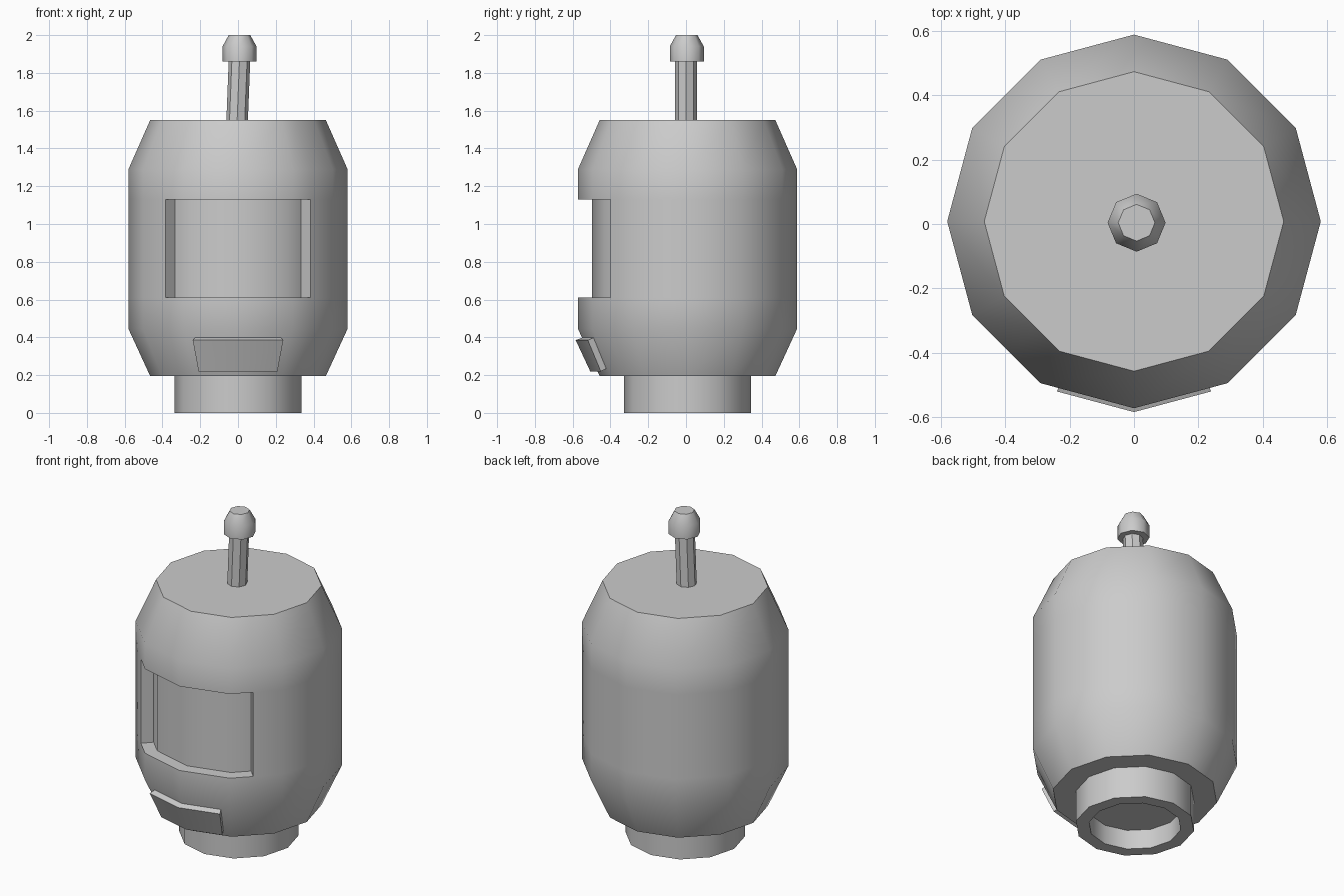
import bpy, bmesh, math
from mathutils import Vector

if "Cube" in bpy.data.objects:
    bpy.data.objects.remove(bpy.data.objects["Cube"], do_unlink=True)

grey = bpy.data.materials.new("plain_grey")
grey.use_nodes = True
colour = (0.6, 0.6, 0.6, 1)
grey.diffuse_color = colour
grey.node_tree.nodes["Principled BSDF"].inputs["Base Color"].default_value = colour

CENTRE = Vector((0, 0.008, 0))


def polygon(sides):
    """Unit polygon whose first corner points to the front."""
    return [Vector((math.sin(a), -math.cos(a), 0))
            for a in (math.tau * i / sides for i in range(sides))]


def loft(bm, outline, profile, closed_outline=True, closed_profile=False):
    """Sweep (radius, height) points round an outline, capping the open ends."""
    rings = [[bm.verts.new(p * r + Vector((0, 0, z))) for p in outline]
             for r, z in profile]
    n, m = len(outline), len(rings)
    for j in range(m if closed_profile else m - 1):
        a, b = rings[j], rings[(j + 1) % m]
        for i in range(n if closed_outline else n - 1):
            k = (i + 1) % n
            bm.faces.new((a[i], a[k], b[k], b[i]))
    if closed_profile:
        bm.faces.new([ring[0] for ring in rings])
        bm.faces.new([ring[-1] for ring in rings])
    else:
        bm.faces.new(rings[0])
        bm.faces.new(rings[-1])
    return rings


def finish(bm, name, angle, location=CENTRE):
    bmesh.ops.recalc_face_normals(bm, faces=bm.faces[:])
    mesh = bpy.data.meshes.new(name)
    bm.to_mesh(mesh)
    bm.free()
    mesh.materials.append(grey)
    obj = bpy.data.objects.new(name, mesh)
    obj.location = location
    bpy.context.collection.objects.link(obj)
    bpy.ops.object.select_all(action='DESELECT')
    obj.select_set(True)
    bpy.context.view_layer.objects.active = obj
    bpy.ops.object.shade_smooth_by_angle(angle=math.radians(angle))
    return obj


twelve = polygon(12)
eight = polygon(8)

# Barrel body, with extra columns marking the sides of the window
left_side = twelve[1].lerp(twelve[2], 0.44)
right_side = twelve[-1].lerp(twelve[-2], 0.44)
outline = twelve[:2] + [left_side] + twelve[2:11] + [right_side] + twelve[11:]
bm = bmesh.new()
loft(bm, outline, [(0.465, 0.195), (0.58, 0.445), (0.58, 0.61),
                   (0.58, 1.13), (0.58, 1.29), (0.465, 1.55)])

# Recessed window: push the front panel towards the axis
bmesh.ops.recalc_face_normals(bm, faces=bm.faces[:])
panel = []
for f in bm.faces:
    c = f.calc_center_median()
    if 0.7 < c.z < 1.0 and c.y < 0 and abs(c.x) < 0.36:
        panel.append(f)
result = bmesh.ops.extrude_face_region(bm, geom=panel)
for v in result["geom"]:
    if isinstance(v, bmesh.types.BMVert):
        v.co.x *= 0.87
        v.co.y *= 0.87
bmesh.ops.delete(bm, geom=[f for f in panel if f.is_valid], context='FACES')
finish(bm, "barrel_body", 35)

# Neck with a hollow underside
bm = bmesh.new()
loft(bm, twelve, [(0.335, 0.2), (0.335, 0), (0.26, 0), (0.26, 0.12)])
finish(bm, "hollow_neck", 35)

# Folded plate below the window
end = twelve[0].lerp(twelve[1], 0.81)
other_end = twelve[0].lerp(twelve[-1], 0.81)
bm = bmesh.new()
loft(bm, [other_end, twelve[0], end],
     [(0.592, 0.385), (0.554, 0.40), (0.476, 0.237), (0.515, 0.22)],
     closed_outline=False, closed_profile=True)
finish(bm, "front_plate", 35)

# Slightly leaning rod and its knob
bm = bmesh.new()
rings = loft(bm, eight, [(0.057, 1.54), (0.057, 1.87)])
for v in rings[0]:
    v.co.x -= 0.013
finish(bm, "rod", 35, Vector((0.008, 0, 0)))

bm = bmesh.new()
loft(bm, eight, [(0.09, 1.86), (0.09, 1.94), (0.057, 2.0)])
finish(bm, "rod_knob", 50, Vector((0.008, 0.004, 0)))
